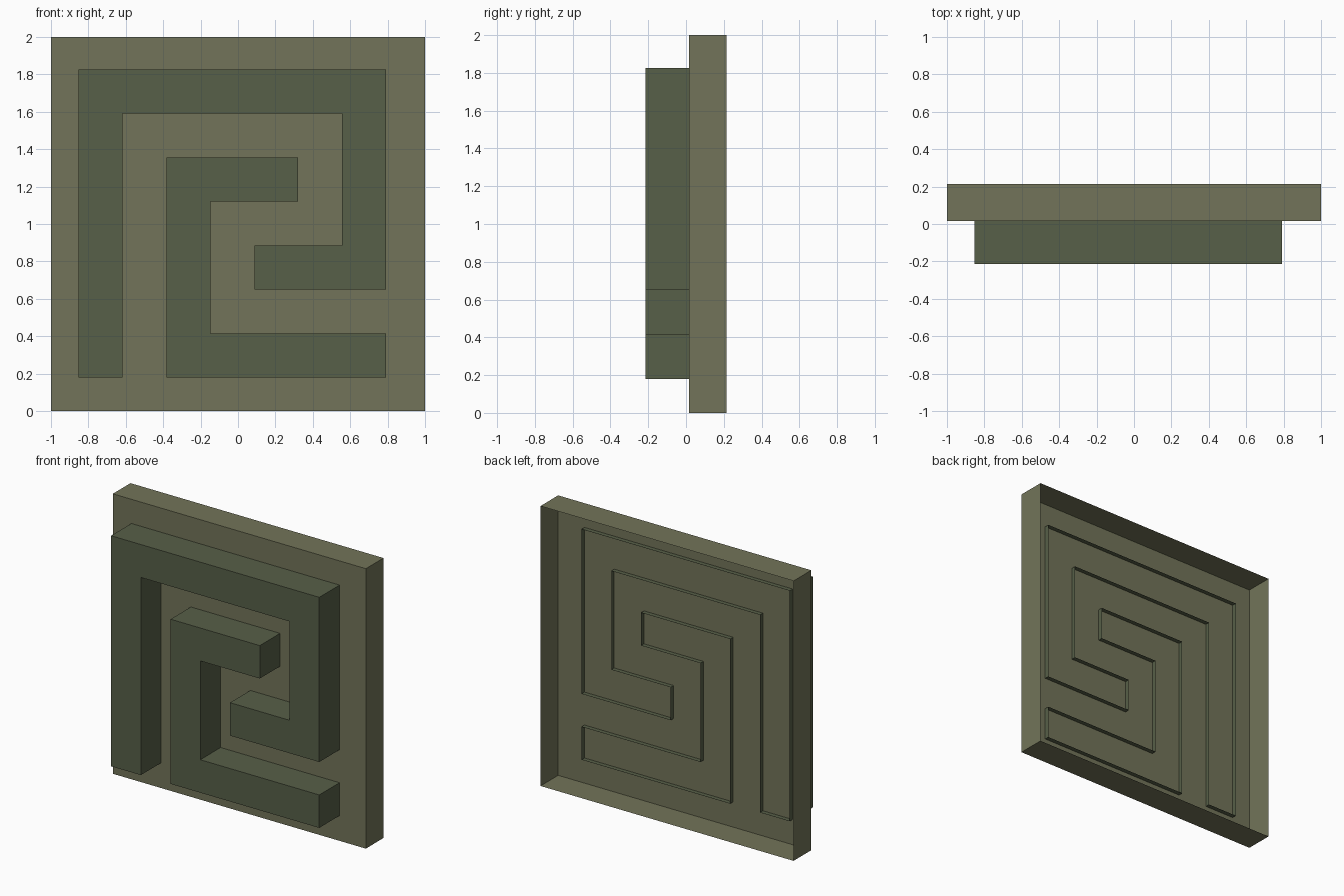
import bpy, bmesh

if "Cube" in bpy.data.objects:
    bpy.data.objects.remove(bpy.data.objects["Cube"])


def open_shell(name, outlines, y_front, y_back, color):
    """Front face plus side walls for each (x, z) outline; the back stays open."""
    bm = bmesh.new()
    for pts in outlines:
        front = [bm.verts.new((x, y_front, z)) for x, z in pts]
        back = [bm.verts.new((x, y_back, z)) for x, z in pts]
        bm.faces.new(front)
        n = len(pts)
        for i in range(n):
            j = (i + 1) % n
            bm.faces.new((front[j], front[i], back[i], back[j]))
    mesh = bpy.data.meshes.new(name)
    bm.to_mesh(mesh)
    bm.free()
    mat = bpy.data.materials.new(name + "_material")
    mat.diffuse_color = color
    mat.use_nodes = True
    mat.node_tree.nodes["Principled BSDF"].inputs["Base Color"].default_value = mat.diffuse_color
    mesh.materials.append(mat)
    obj = bpy.data.objects.new(name, mesh)
    bpy.context.collection.objects.link(obj)
    return obj


def cells(pts):
    """Meander grid steps to model units."""
    return [(-0.853 + 0.235 * i, 0.18 + 0.2353 * j) for i, j in pts]


# Backing plate, hollow behind
open_shell("backing_plate", [[(-1, 0), (1, 0), (1, 2), (-1, 2)]],
           0.015, 0.214, (0.17, 0.175, 0.10, 1))

# Raised meander bars, poking slightly through the plate (counter-clockwise from front)
outer = cells([(0, 0), (1, 0), (1, 6), (6, 6), (6, 3), (4, 3),
               (4, 2), (7, 2), (7, 7), (0, 7)])
inner = cells([(2, 0), (7, 0), (7, 1), (3, 1), (3, 4), (5, 4), (5, 5), (2, 5)])
open_shell("meander_relief", [outer, inner], -0.214, 0.048,
           (0.095, 0.115, 0.065, 1))
